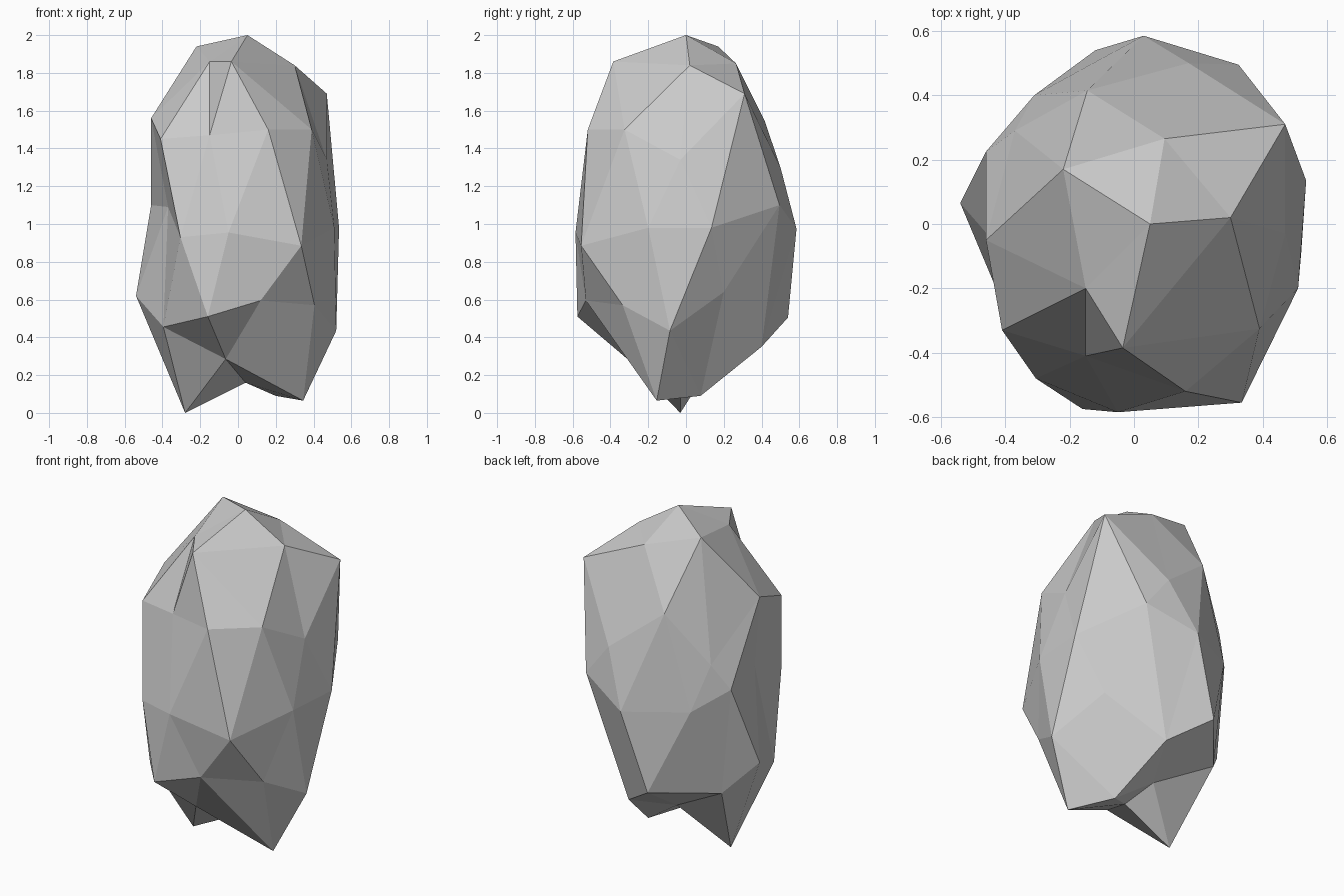
import bpy, bmesh, math

# Cross-section rings of the boulder, top to bottom.
# Each ring runs counter-clockwise from +x.
rings = [
    # crown
    [(.05, 0, 2)],
    [(.30, .02, 1.84), (.095, .265, 1.85), (-.22, .17, 1.94),
     (-.15, -.20, 1.86), (-.035, -.385, 1.86)],
    # shoulder
    [(.47, -.03, 1.34), (.47, .31, 1.69), (.17, .50, 1.30), (-.145, .415, 1.55),
     (-.37, .29, 1.25), (-.46, -.05, 1.56), (-.41, -.33, 1.45), (-.15, -.41, 1.47),
     (.16, -.52, 1.50), (.39, -.325, 1.50)],
    # waist
    [(.535, .135, .98), (.325, .495, 1.10), (.03, .585, .975), (-.31, .40, .99),
     (-.46, .225, 1.10), (-.37, -.13, 1.09), (-.305, -.48, .93), (-.05, -.585, .955),
     (.335, -.555, .885), (.51, -.20, .98)],
    # lower flank
    [(.52, -.085, .435), (.38, .20, .64), (.105, .40, .35), (-.12, .54, .505),
     (-.39, .215, .45), (-.54, .065, .62), (-.395, -.28, .455), (-.16, -.575, .51),
     (.12, -.53, .595), (.405, -.335, .57)],
    # feet and underside
    [(.20, .077, .09), (-.03, .13, .25), (-.28, -.03, 0),
     (-.065, -.31, .285), (.345, -.155, .065)],
    [(.04, -.03, .16)],
]

# Icosphere whose latitude rings are pushed onto the sections
bm = bmesh.new()
bmesh.ops.create_icosphere(bm, subdivisions=2, radius=1)
limits = (.95, .7, .3, -.3, -.7, -.95)
groups = [[] for _ in rings]
for v in bm.verts:
    groups[sum(v.co.z < z for z in limits)].append(v)
for group, ring in zip(groups, rings):
    group.sort(key=lambda v: round(math.degrees(math.atan2(v.co.y, v.co.x))) % 360)
    for v, p in zip(group, ring):
        v.co = p
bmesh.ops.recalc_face_normals(bm, faces=bm.faces)

mesh = bpy.data.meshes.new("boulder")
bm.to_mesh(mesh)
bm.free()
bpy.context.collection.objects.link(bpy.data.objects.new("boulder", mesh))
